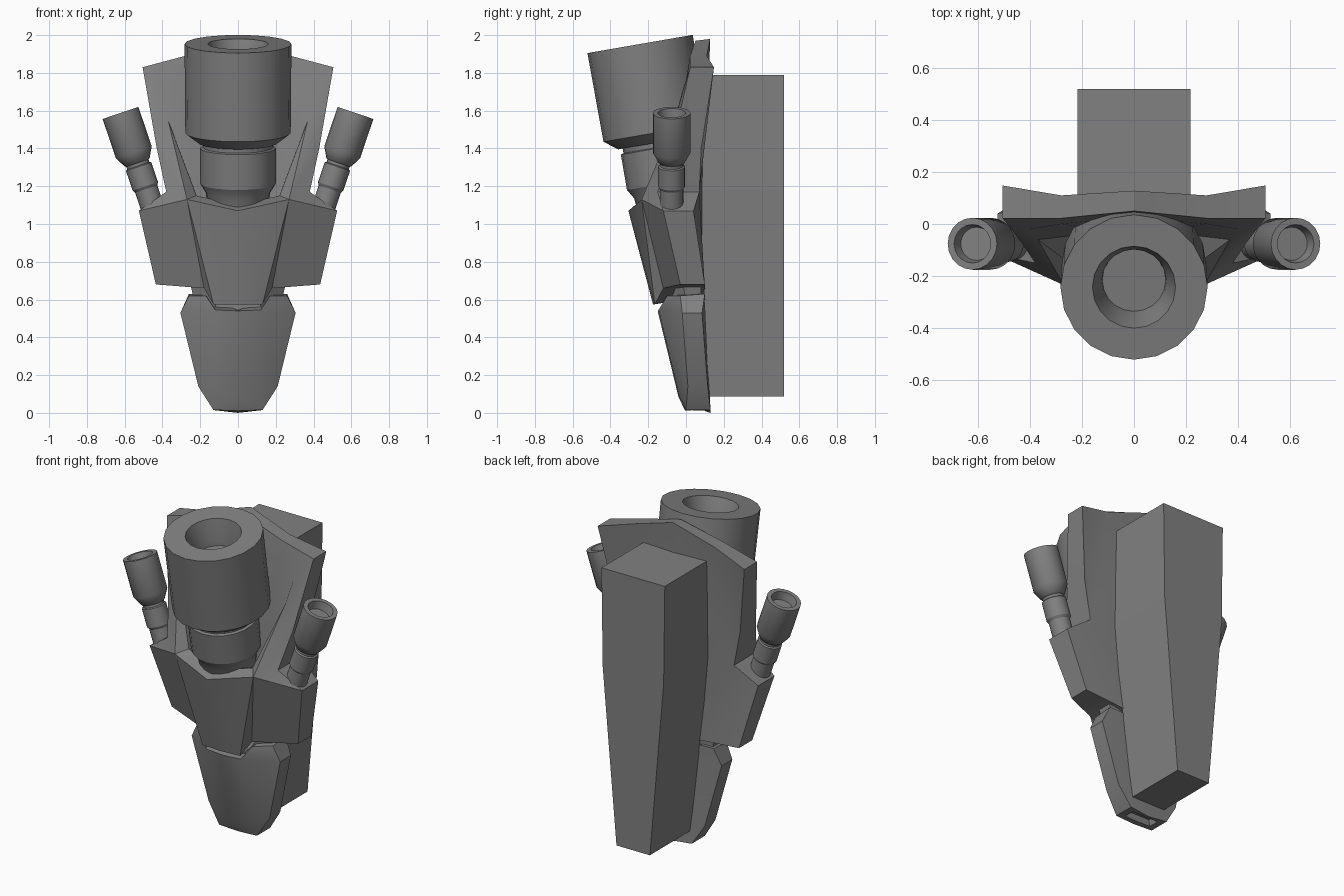
import bpy, bmesh, math
from mathutils import Vector

cube = bpy.data.objects.get("Cube")
if cube:
    bpy.data.objects.remove(cube, do_unlink=True)

grey = bpy.data.materials.new("mid_grey")
grey.use_nodes = True
colour = (0.22, 0.22, 0.22, 1)
grey.diffuse_color = colour
grey.node_tree.nodes["Principled BSDF"].inputs["Base Color"].default_value = colour


def finish(name, bm, angle=30):
    bmesh.ops.recalc_face_normals(bm, faces=bm.faces)
    mesh = bpy.data.meshes.new(name)
    bm.to_mesh(mesh)
    bm.free()
    mesh.materials.append(grey)
    obj = bpy.data.objects.new(name, mesh)
    bpy.context.collection.objects.link(obj)
    bpy.ops.object.select_all(action='DESELECT')
    obj.select_set(True)
    bpy.context.view_layer.objects.active = obj
    bpy.ops.object.shade_smooth_by_angle(angle=math.radians(angle))
    return obj


def mirrored(name, points, faces, angle=30):
    """Half shell from named points, mirrored over x = 0."""
    bm = bmesh.new()
    v = {k: bm.verts.new(p) for k, p in points.items()}
    for f in faces.split(","):
        bm.faces.new([v[k] for k in f.split()])
    bmesh.ops.mirror(bm, geom=bm.verts[:] + bm.edges[:] + bm.faces[:],
                     axis='X', merge_dist=0.001)
    bmesh.ops.remove_doubles(bm, verts=bm.verts, dist=0.001)
    return finish(name, bm, angle)


def turned(name, profile, top, axis, sides):
    """Closed lathe; profile is (radius, depth below top)."""
    bm = bmesh.new()
    rot = Vector(axis).to_track_quat('Z', 'Y')
    rings = []
    for r, d in profile:
        ring = []
        for i in range(sides):
            a = 2 * math.pi * i / sides
            p = Vector((r * math.cos(a), r * math.sin(a), -d))
            ring.append(bm.verts.new(rot @ p + Vector(top)))
        rings.append(ring)
    for lo, hi in zip(rings, rings[1:]):
        for i in range(sides):
            j = (i + 1) % sides
            bm.faces.new((lo[i], lo[j], hi[j], hi[i]))
    bm.faces.new(rings[0])
    bm.faces.new(rings[-1])
    return finish(name, bm)


# Shield: upper backplate with a recess, front armour and side pods
shield = {
    "A": (.505, .022, 1.83), "B": (.28, .022, 1.89), "C": (0, .05, 1.97),
    "D": (.43, -.075, 1.4), "E": (.38, -.15, 1.17),
    "a": (.40, -.02, 1.70), "b": (.28, .0, 1.76), "c": (0, .03, 1.82),
    "L1": (.37, -.06, 1.55), "L2": (.27, -.235, 1.13), "L3": (0, -.305, 1.07),
    "N2": (.22, -.17, 1.15), "N3": (0, -.235, 1.10),
    "M2": (.2, -.04, 1.1), "M3": (0, -.04, 1.05),
    "P": (.525, -.12, 1.07), "Q": (.435, -.03, .68),
    "R": (.18, -.12, .66), "S": (.13, -.165, .575), "T": (0, -.175, .575),
    "Ab": (.505, .148, 1.83), "Bb": (.28, .11, 1.89), "Cb": (0, .128, 1.98),
    "Db": (.43, .08, 1.4), "Eb": (.38, .07, 1.17), "Pb": (.525, .04, 1.07),
    "Qb": (.435, .1, .68), "Rb": (.18, .1, .66), "Tb": (0, .1, .62),
    "Gb": (0, .1, 1.17),
}
mirrored("shield", shield,
         "A B b a,B C c b,A a L1 D,D L1 L2 E,"           # rim
         "b c M3 M2,a b M2 L1,L1 M2 N2,L1 N2 L2,"        # recess
         "L2 N2 N3 L3,N2 M2 M3 N3,"                      # collar
         "L3 T S L2,L2 S R,L2 R Q P,L2 P E,"             # front armour
         "P Q Qb Pb,E P Pb Eb,E D Db Eb,D A Ab Db,"      # sides and pod tops
         "A B Bb Ab,B C Cb Bb,Q R Rb Qb,R S T Tb Rb,"    # top and bottom
         "Pb Qb Rb Eb,Eb Rb Tb Gb,Eb Gb Cb Bb,Eb Bb Ab Db")

# Chin plate below the armour
chin = {
    "T": (0, -.15, .54), "S": (.12, -.145, .545), "R": (.17, -.10, .62),
    "U": (.26, -.03, .62), "W": (.305, -.02, .53), "X": (.21, .01, .14),
    "Y": (.1, -.035, .085), "Z": (0, -.04, .085),
    "K": (.13, .0, .015), "J": (0, -.005, .012),
    "Tb": (0, .1, .56), "Rb": (.17, .1, .63), "Ub": (.26, .1, .63),
    "Wb": (.305, .085, .53), "Xb": (.21, .115, .14), "Kb": (.13, .13, .015),
    "Jb": (0, .13, .0),
    "i": (.09, .03, .015), "ib": (.09, .1, .012), "h": (0, .03, .012),
    "hb": (0, .1, .01), "u": (.08, .035, .05), "ub": (.08, .095, .05),
    "g": (0, .035, .05), "gb": (0, .095, .05),
}
mirrored("chin_plate", chin,
         "T S Y Z,S R U W,S W X Y,Z Y K J,Y X K,"
         "W Wb Xb X,X Xb Kb K,U Ub Wb W,R Rb Ub U,T Tb Rb S,S Rb R,"
         "J K i h,K Kb ib i,Kb Jb hb ib,"
         "i ib ub u,h i u g,ib hb gb ub,u ub gb g,"
         "Tb Jb Kb Xb,Tb Xb Wb Ub,Tb Ub Rb")

# Neck between armour and chin
neck = {
    "A": (0, -.11, .72), "B": (.14, -.1, .72), "C": (.26, -.02, .72),
    "D": (.26, .08, .72), "E": (0, .08, .72),
    "a": (0, -.11, .5), "b": (.11, -.1, .5), "c": (.23, .0, .58),
    "d": (.23, .08, .58), "e": (0, .08, .5),
}
mirrored("neck", neck, "A B C D E,a b c d e,A B b a,B C c b,C D d c,D E e d")

# Mounting block behind, tapering downwards
block = {}
for tag, half, front, z in (("t", .218, .09, 1.79), ("m", .21, .07, 1.18),
                            ("l", .115, .12, .088)):
    block |= {tag + "0": (0, front, z), tag + "1": (half, front, z),
              tag + "2": (half, .52, z), tag + "3": (0, .52, z)}
mirrored("mounting_block", block,
         "t0 t1 t2 t3,l0 l1 l2 l3,t0 t1 m1 m0,t1 t2 m2 m1,t2 t3 m3 m2,"
         "m0 m1 l1 l0,m1 m2 l2 l1,m2 m3 l3 l2", 3)

# Main barrel, leaning forward, with a stepped bore
turned("main_barrel",
       [(.122, .16), (.125, .13), (.16, 0), (.283, 0), (.279, .477), (.21, .53),
        (.185, .53), (.185, .555), (.2, .56), (.2, .75), (.17, .80), (.16, .9)],
       (0, -.243, 1.953), (0, -.17, .985), 20)

# Side nozzles seated in the pods
for side, name in ((1, "left_nozzle"), (-1, "right_nozzle")):
    turned(name,
           [(.064, .05), (.074, 0), (.1, 0), (.1, .22), (.07, .275), (.062, .28),
            (.062, .295), (.071, .3), (.071, .41), (.062, .425), (.062, .58)],
           (side * .622, -.076, 1.588), (side * .32, 0, .947), 20)
